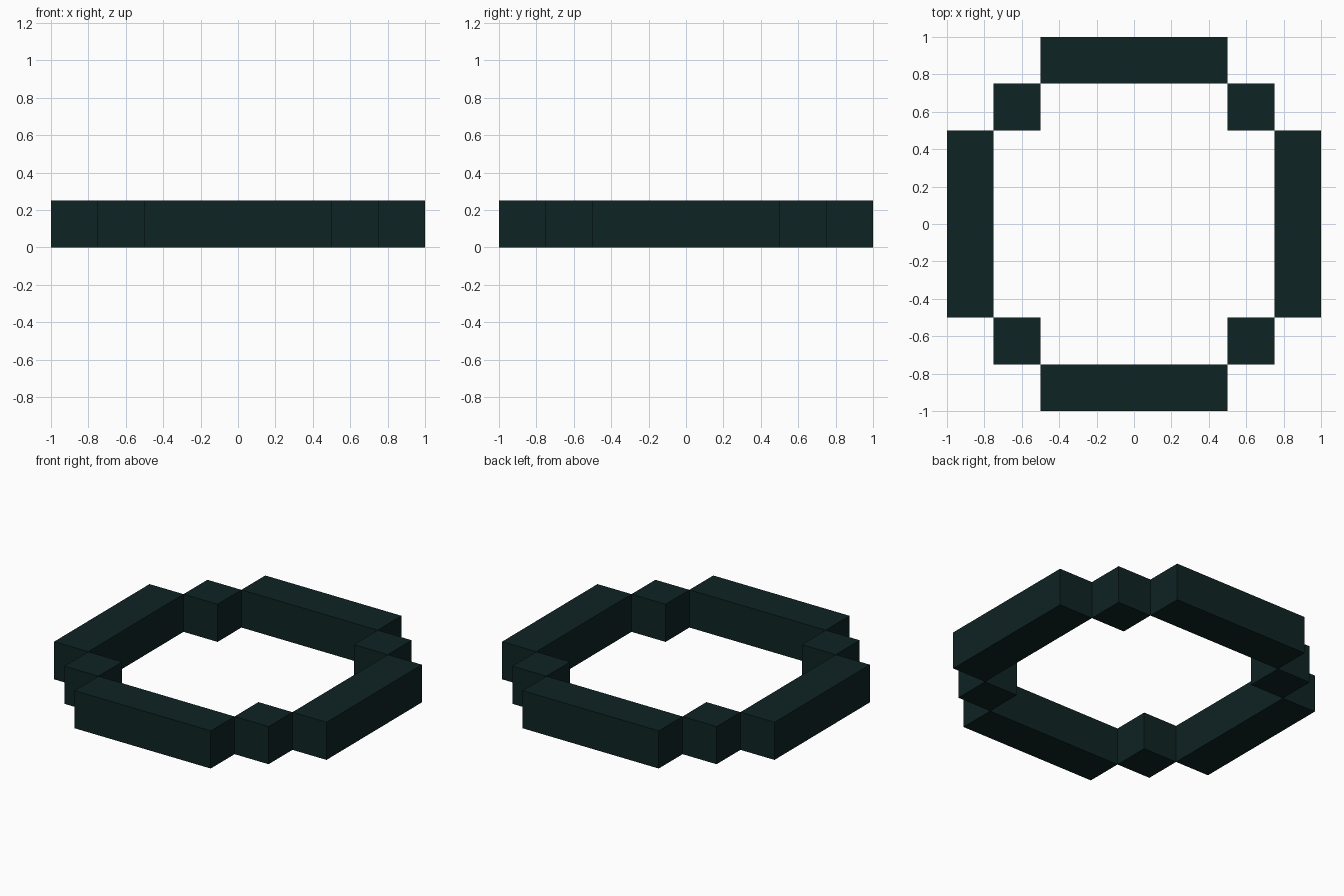
import bpy

if "Cube" in bpy.data.objects:
    bpy.data.objects.remove(bpy.data.objects["Cube"])

HEIGHT = 0.25

dark_teal = bpy.data.materials.new("dark_teal")
dark_teal.diffuse_color = (0.0045, 0.0170, 0.0175, 1.0)
dark_teal.use_nodes = True
dark_teal.node_tree.nodes["Principled BSDF"].inputs["Base Color"].default_value = dark_teal.diffuse_color


def block(name, x, y, width, depth):
    """Flat-faced box standing on the ground."""
    bpy.ops.mesh.primitive_cube_add(size=1, location=(x, y, HEIGHT / 2))
    obj = bpy.context.object
    obj.name = name
    obj.scale = (width, depth, HEIGHT)
    bpy.ops.object.transform_apply(location=False, rotation=False, scale=True)
    obj.data.materials.append(dark_teal)


# Long bars on the four sides
for side, s in (("front", -1), ("back", 1)):
    block(side + "_bar", 0, s * 0.875, 1.0, 0.25)
for side, s in (("left", -1), ("right", 1)):
    block(side + "_bar", s * 0.875, 0, 0.25, 1.0)

# Small cubes linking the bars at the corners
for fb, sy in (("front", -1), ("back", 1)):
    for lr, sx in (("left", -1), ("right", 1)):
        block(f"{fb}_{lr}_corner_block", sx * 0.625, sy * 0.625, 0.25, 0.25)
